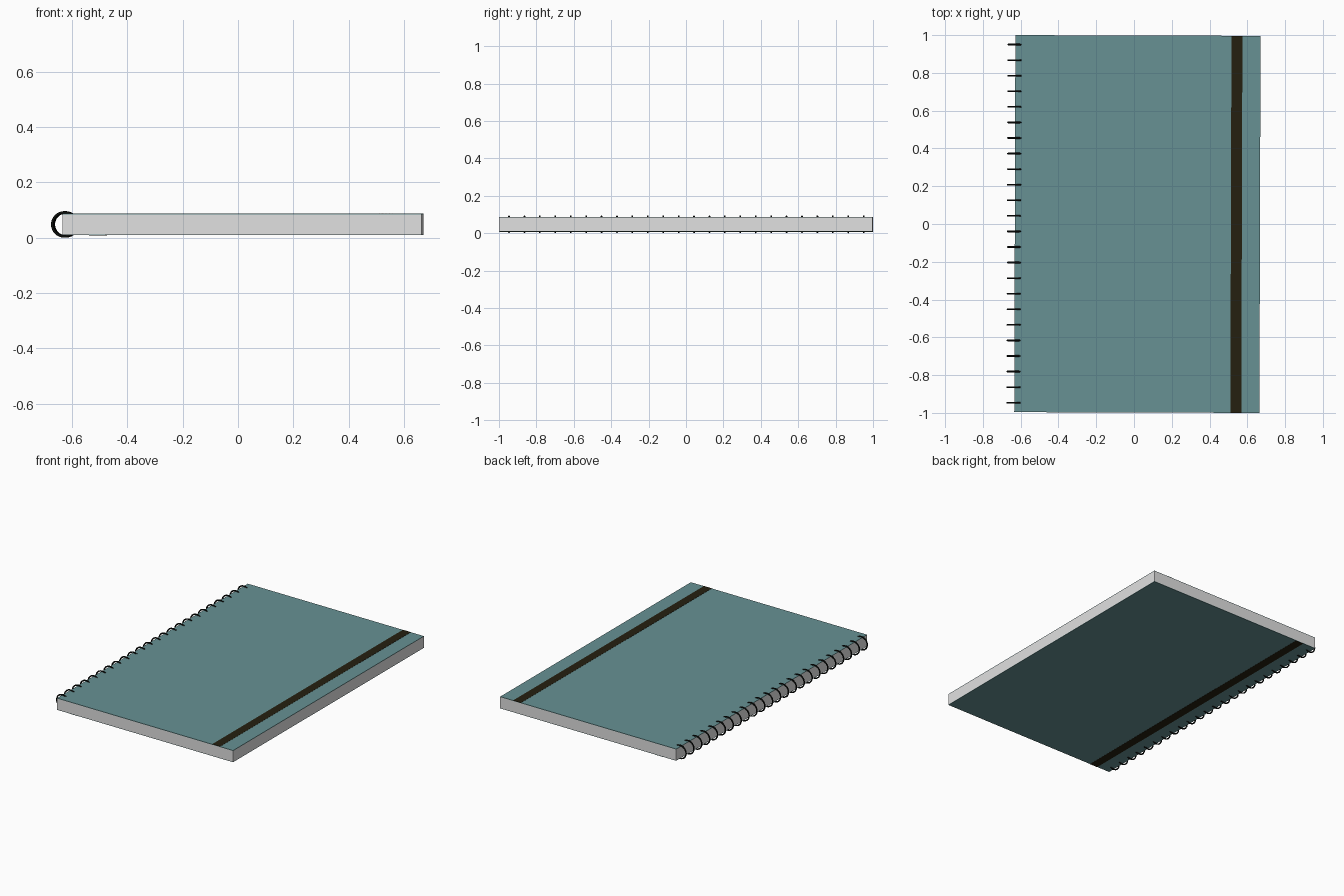
import bpy, math
from mathutils import Matrix

if "Cube" in bpy.data.objects:
    bpy.data.objects.remove(bpy.data.objects["Cube"])

def material(name, rgb):
    m = bpy.data.materials.new(name)
    m.diffuse_color = (*rgb, 1)
    m.use_nodes = True
    m.node_tree.nodes["Principled BSDF"].inputs["Base Color"].default_value = m.diffuse_color
    return m

TEAL = material("teal cover", (0.135, 0.285, 0.295))
PAPER = material("paper", (0.75, 0.75, 0.75))
BAND = material("dark brown band", (0.018, 0.014, 0.005))
WIRE = material("black wire", (0.004, 0.005, 0.004))

CX, MID = 0.018, 0.048              # centre of the book in x and z
W, L = 1.298, 1.996                 # book width and length
TURN = Matrix.Rotation(-0.003, 4, 'Z')   # the book lies very slightly askew

def finish(ob, name, mat):
    ob.name = name
    ob.data.materials.append(mat)
    ob.matrix_world = TURN @ ob.matrix_basis
    return ob

def box(name, x, z, size, mat):
    bpy.ops.mesh.primitive_cube_add(size=1, location=(x, 0, z))
    ob = bpy.context.object
    ob.data.transform(Matrix.Diagonal((*size, 1)))
    return finish(ob, name, mat)

# Page block
box("pages", CX, MID, (W, L, 0.072), PAPER)

# Covers and their bands; the back one is the front one turned over
for name, s in (("front", 1), ("back", -1)):
    box(name + "_cover", CX, MID + s * 0.0375, (W, L, 0.003), TEAL)
    box(name + "_band", CX + s * 0.524, MID + s * 0.039, (0.058, L, 0.002), BAND)

# Wire binding rings along the left edge
COUNT = 24
for i in range(COUNT):
    y = -0.948 + 1.896 * i / (COUNT - 1)
    bpy.ops.mesh.primitive_torus_add(
        location=(-0.625, y, MID), rotation=(math.pi / 2, 0, 0),
        major_segments=32, minor_segments=8,
        major_radius=0.0435, minor_radius=0.0045)
    ring = finish(bpy.context.object, f"binding_ring_{i + 1}", WIRE)
    bpy.ops.object.shade_smooth()
